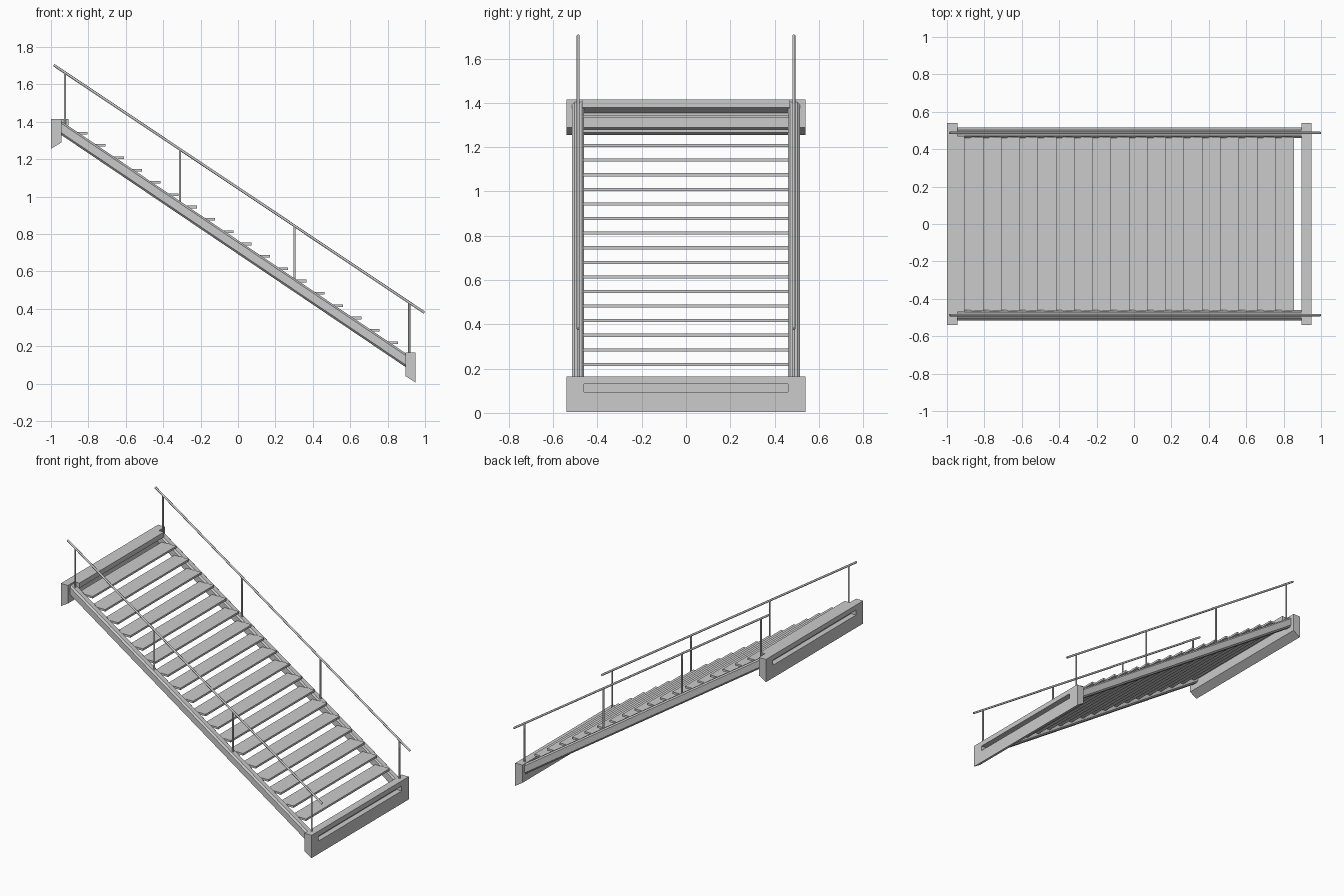
import bpy, bmesh, math
from mathutils import Vector

if "Cube" in bpy.data.objects:
    bpy.data.objects.remove(bpy.data.objects["Cube"])

SLOPE = -0.674


def mesh_object(name, bm):
    bmesh.ops.recalc_face_normals(bm, faces=bm.faces)
    me = bpy.data.meshes.new(name)
    bm.to_mesh(me)
    bm.free()
    ob = bpy.data.objects.new(name, me)
    bpy.context.collection.objects.link(ob)
    return ob


def loft(bm, a, b):
    """Closed solid between two matching outlines."""
    va = [bm.verts.new(p) for p in a]
    vb = [bm.verts.new(p) for p in b]
    n = len(a)
    bm.faces.new(va)
    bm.faces.new(vb[::-1])
    for i in range(n):
        j = (i + 1) % n
        bm.faces.new((va[i], vb[i], vb[j], va[j]))


def prism_y(bm, profile, y0, y1):
    loft(bm, [(x, y0, z) for x, z in profile], [(x, y1, z) for x, z in profile])


def rod(name, p, q, radius, sides=8):
    p, q = Vector(p), Vector(q)
    bm = bmesh.new()
    bmesh.ops.create_cone(bm, cap_ends=True, segments=sides,
                          radius1=radius, radius2=radius, depth=(q - p).length)
    ob = mesh_object(name, bm)
    ob.location = (p + q) / 2
    ob.rotation_mode = 'QUATERNION'
    ob.rotation_quaternion = (q - p).to_track_quat('Z', 'Y')
    for f in ob.data.polygons:
        f.use_smooth = len(f.vertices) == 4
    return ob


# End beams: solid ends, recessed outer face between the stringers
def end_beam(name, x_in, x_out, top, z_in, z_out):
    bm = bmesh.new()
    solid = [(x_in, top), (x_out, top), (x_out, z_out), (x_in, z_in)]
    x_web = x_out + (x_in - x_out) * 0.7
    recessed = [(x_in, top), (x_out, top), (x_out, top - 0.035), (x_web, top - 0.035),
                (x_web, top - 0.07), (x_out, top - 0.07), (x_out, z_out), (x_in, z_in)]
    prism_y(bm, solid, -0.54, -0.46)
    prism_y(bm, recessed, -0.46, 0.46)
    prism_y(bm, solid, 0.46, 0.54)
    return mesh_object(name, bm)


end_beam("top_beam", -0.945, -1.0, 1.415, 1.288, 1.255)
end_beam("bottom_beam", 0.895, 0.95, 0.165, 0.04, 0.005)

# Nosing along the top beam, underside parallel to the flight
bm = bmesh.new()
prism_y(bm, [(-0.945, 1.415), (-0.905, 1.415), (-0.905, 1.38), (-0.945, 1.355)], -0.47, 0.47)
mesh_object("top_nosing", bm)

# Treads
for i in range(18):
    x, z = -0.805 + i * 0.0976, 1.346 - i * 0.0659
    bm = bmesh.new()
    prism_y(bm, [(x - 0.11, z), (x, z), (x, z - 0.014), (x - 0.11, z - 0.014)], -0.465, 0.465)
    mesh_object(f"tread_{i + 1:02d}", bm)

for side, s in (("front", -1), ("back", 1)):
    # Stringer with chamfered long edges
    section = [(0.46, -0.064), (0.47, -0.074), (0.503, -0.074), (0.515, -0.062),
               (0.515, -0.012), (0.503, 0), (0.47, 0), (0.46, -0.01)]
    bm = bmesh.new()
    ends = []
    for x in (-0.947, 0.897):
        z_top = 1.403 + SLOPE * (x + 0.945)
        ends.append([(x, s * y, z_top + dz) for y, dz in section])
    loft(bm, *ends)
    mesh_object(f"{side}_stringer", bm)

    # Handrail and its posts
    y = s * 0.487
    rod(f"{side}_handrail", (-0.985, y, 1.703), (0.997, y, 0.379), 0.007)
    for k, x in enumerate((-0.925, -0.31, 0.302, 0.915)):
        top = 1.703 - 0.668 * (x + 0.985)
        base = 1.39 + SLOPE * (x + 0.945)
        rod(f"{side}_post_{k + 1}", (x, y, base), (x, y, top), 0.006)
